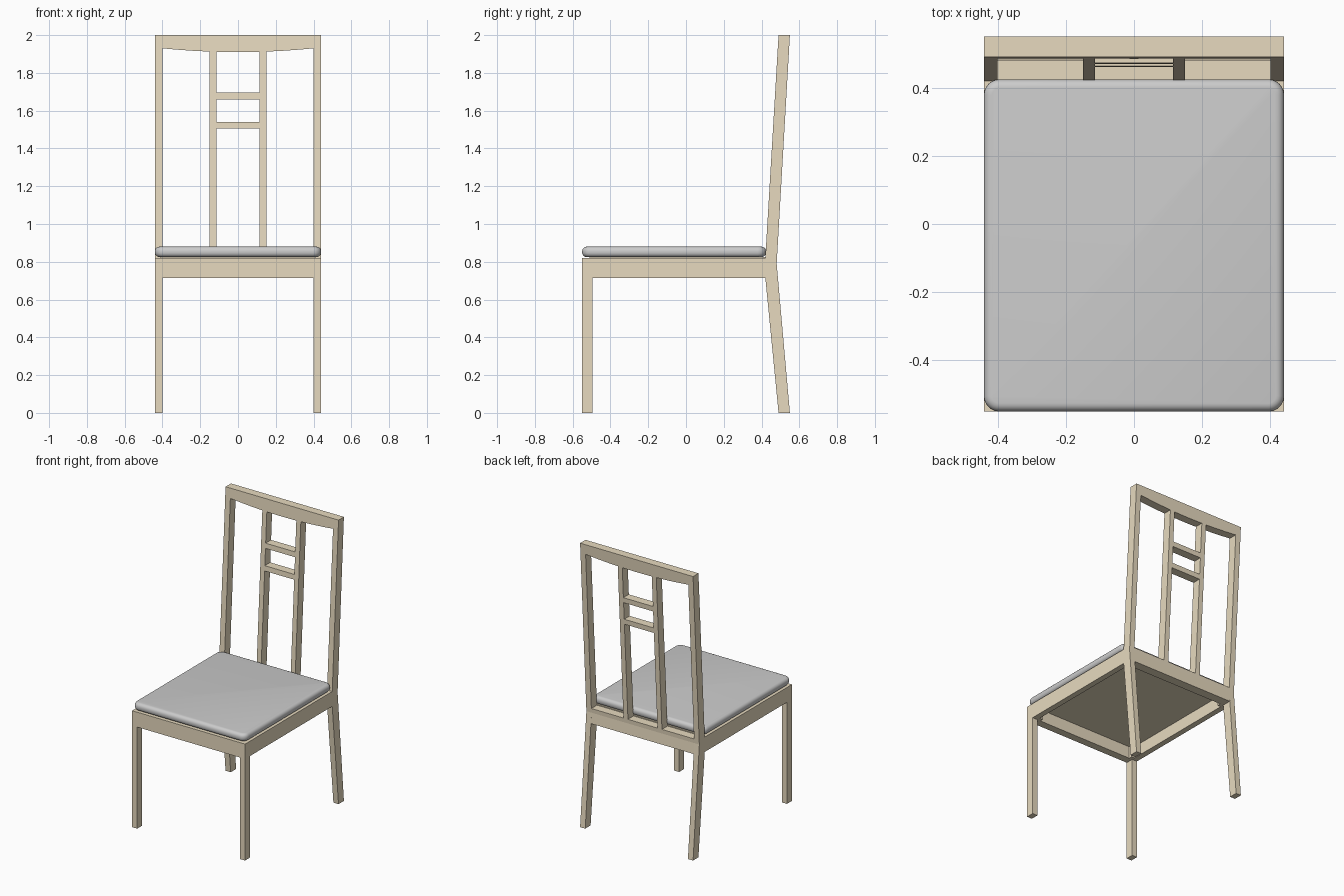
import bpy, bmesh

if "Cube" in bpy.data.objects:
    bpy.data.objects.remove(bpy.data.objects["Cube"])

wood = bpy.data.materials.new("light_wood")
wood.diffuse_color = (0.8, 0.7, 0.52, 1)
wood.use_nodes = True
wood.node_tree.nodes["Principled BSDF"].inputs["Base Color"].default_value = wood.diffuse_color


def prism(name, near, far, mat=wood):
    """Solid between two matching outlines."""
    n = len(near)
    faces = [list(range(n)), list(range(2 * n - 1, n - 1, -1))]
    faces += [[i, i + n, (i + 1) % n + n, (i + 1) % n] for i in range(n)]
    me = bpy.data.meshes.new(name)
    me.from_pydata(near + far, [], faces)
    bm = bmesh.new()
    bm.from_mesh(me)
    bmesh.ops.recalc_face_normals(bm, faces=bm.faces)
    bm.to_mesh(me)
    bm.free()
    ob = bpy.data.objects.new(name, me)
    bpy.context.collection.objects.link(ob)
    if mat:
        me.materials.append(mat)
    return ob


def box(name, x0, x1, y0, y1, z0, z1, mat=wood):
    base = [(x0, y0), (x1, y0), (x1, y1), (x0, y1)]
    return prism(name, [(x, y, z0) for x, y in base], [(x, y, z1) for x, y in base], mat)


def side_profile(name, x0, x1, pts):
    return prism(name, [(x0, y, z) for y, z in pts], [(x1, y, z) for y, z in pts])


# Front and rear faces of the leaning backrest at height z
def front(z):
    return 0.42 + 0.07 * (z - 0.82) / 1.18


def rear(z):
    return 0.48 + 0.07 * (z - 0.79) / 1.21


def back_part(name, outline):
    return prism(name, [(x, front(z), z) for x, z in outline],
                 [(x, rear(z), z) for x, z in outline])


def back_box(name, x0, x1, z0, z1):
    return back_part(name, [(x0, z0), (x1, z0), (x1, z1), (x0, z1)])


# Legs, posts, side rails and slats on both sides
post = [(0.49, 0), (0.55, 0), (0.48, 0.79), (rear(1.93), 1.93),
        (front(1.93), 1.93), (0.42, 0.82), (0.42, 0.715)]
for s, side in ((-1, "left"), (1, "right")):
    xa, xb = sorted((s * 0.40, s * 0.44))
    box("front_leg_" + side, xa, xb, -0.55, -0.495, 0, 0.82)
    side_profile("back_post_" + side, xa, xb, post)
    box("side_rail_" + side, xa, xb, -0.495, 0.42, 0.715, 0.82)
    xa, xb = sorted((s * 0.115, s * 0.15))
    back_box("slat_" + side, xa, xb, 0.82, 1.918)
    # Corner blocks under the seat
    xa, xb = sorted((s * 0.375, s * 0.40))
    box("front_block_" + side, xa, xb, -0.495, -0.47, 0.715, 0.80)
    box("back_block_" + side, xa, xb, 0.395, 0.42, 0.715, 0.80)

# Front and back seat rails
box("front_rail", -0.40, 0.40, -0.55, -0.495, 0.715, 0.82)
side_profile("back_rail", -0.40, 0.40,
             [(0.42, 0.715), (0.486, 0.715), (0.48, 0.79), (rear(0.82), 0.82), (0.42, 0.82)])

# Top rail with gently bowed lower edge
n = 10
bow = [(-0.40 + 0.8 * i / n, 1.93 - 0.02 * (1 - (2 * i / n - 1) ** 2)) for i in range(n + 1)]
back_part("top_rail", [(-0.44, 1.93)] + bow + [(0.44, 1.93), (0.44, 2.0), (-0.44, 2.0)])

# Crossbars between slats
for i, z in enumerate((1.505, 1.66)):
    back_box("crossbar_%d" % (i + 1), -0.115, 0.115, z, z + 0.036)

# Seat panel under the cushion
box("seat_panel", -0.41, 0.41, -0.51, 0.42, 0.80, 0.826)

# Padded cushion: rounded corners, then rounded rims
cushion = box("seat_cushion", -0.44, 0.44, -0.55, 0.424, 0.825, 0.88, None)
bm = bmesh.new()
bm.from_mesh(cushion.data)
upright = [e for e in bm.edges if abs(e.verts[0].co.z - e.verts[1].co.z) > 0.01]
bmesh.ops.bevel(bm, geom=upright, offset=0.045, segments=6, profile=0.5, affect='EDGES')
rim = [e for e in bm.edges if abs(e.verts[0].co.z - e.verts[1].co.z) < 0.001]
bmesh.ops.bevel(bm, geom=rim, offset=0.024, segments=5, profile=0.5, affect='EDGES')
bm.to_mesh(cushion.data)
bm.free()
bpy.ops.object.select_all(action='DESELECT')
cushion.select_set(True)
bpy.context.view_layer.objects.active = cushion
bpy.ops.object.shade_smooth_by_angle()
